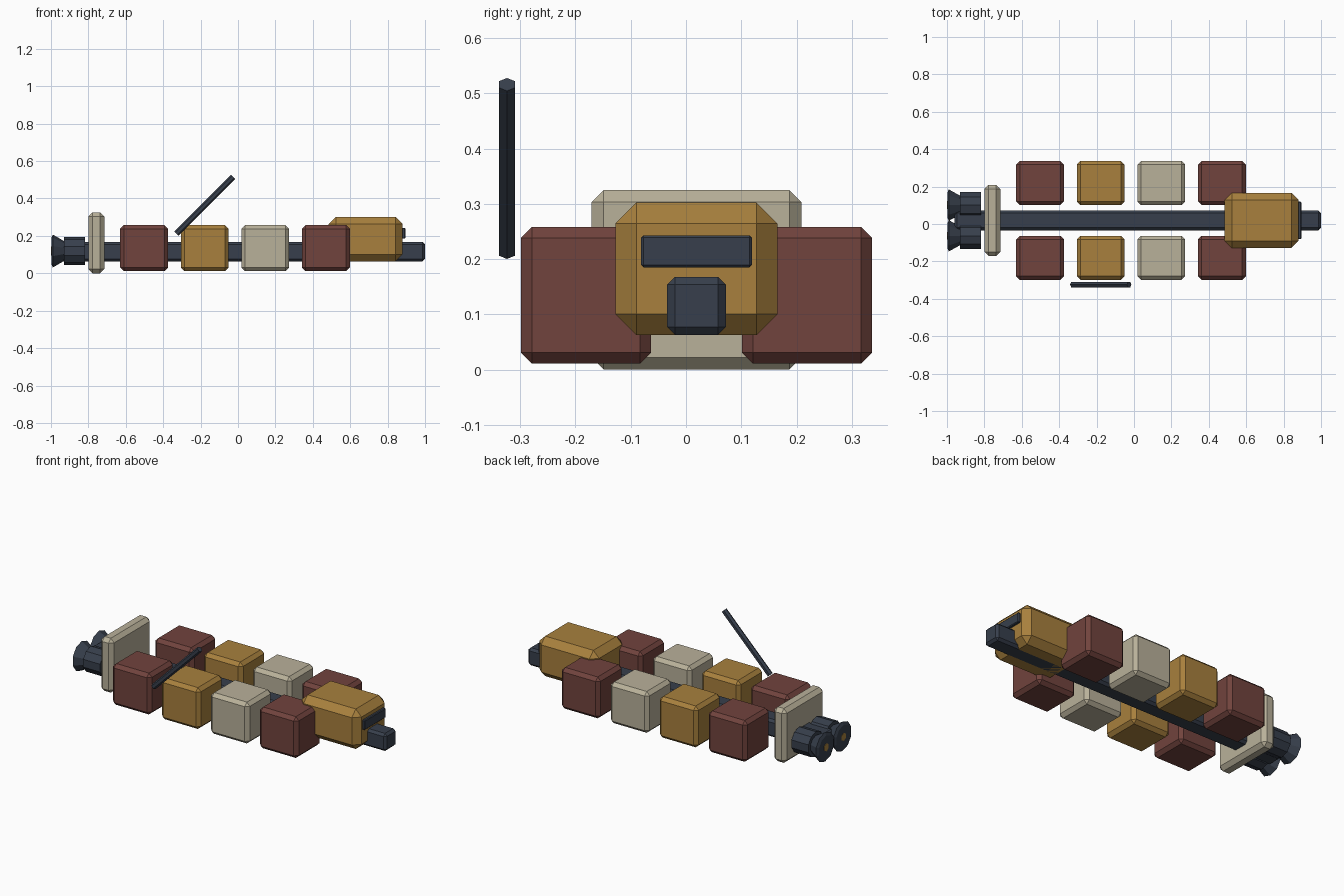
import bpy, bmesh, math
from mathutils import Matrix, Vector

if "Cube" in bpy.data.objects:
    bpy.data.objects.remove(bpy.data.objects["Cube"])


def material(name, r, g, b):
    def lin(c):
        c /= 255
        return c / 12.92 if c <= 0.04045 else ((c + 0.055) / 1.055) ** 2.4
    m = bpy.data.materials.new(name)
    m.diffuse_color = (lin(r), lin(g), lin(b), 1)
    m.use_nodes = True
    m.node_tree.nodes["Principled BSDF"].inputs["Base Color"].default_value = m.diffuse_color
    return m


RED = material("rust red", 113, 67, 61)
TAN = material("ochre", 168, 128, 61)
CREAM = material("pale cream", 185, 177, 154)
DARK = material("dark slate", 55, 63, 76)
MID = 0.019  # centre line of the hull in y


def finish(name, bm, mat):
    bmesh.ops.recalc_face_normals(bm, faces=bm.faces)
    me = bpy.data.meshes.new(name)
    bm.to_mesh(me)
    bm.free()
    me.materials.append(mat)
    ob = bpy.data.objects.new(name, me)
    bpy.context.collection.objects.link(ob)
    return ob


def box(name, x, y, z, bevel, mat):
    """Chamfered box from (min, max) ranges."""
    bm = bmesh.new()
    size = [r[1] - r[0] for r in (x, y, z)]
    mid = [(r[1] + r[0]) / 2 for r in (x, y, z)]
    bmesh.ops.create_cube(bm, size=1, matrix=Matrix.Translation(mid) @ Matrix.Diagonal((*size, 1)))
    bmesh.ops.bevel(bm, geom=bm.edges[:], offset=bevel, segments=1, affect='EDGES')
    return finish(name, bm, mat)


def tube(name, start, end, r1, r2, sides, mat):
    """Capped cylinder or cone between two points."""
    a, b = Vector(start), Vector(end)
    d = b - a
    rot = d.to_track_quat('Z', 'Y').to_matrix().to_4x4()
    bm = bmesh.new()
    bmesh.ops.create_cone(bm, cap_ends=True, segments=sides, radius1=r1, radius2=r2,
                          depth=d.length, matrix=Matrix.Translation((a + b) / 2) @ rot)
    return finish(name, bm, mat)


# Long central spine
box("spine", (-0.96, 1.0), (MID - 0.053, MID + 0.053), (0.063, 0.168), 0.014, DARK)

# Cargo containers in two rows
for i, mat in enumerate((RED, TAN, CREAM, RED)):
    x = -0.502 + i * 0.324
    for side, s in (("left", 1), ("right", -1)):
        y = MID + s * 0.2
        box(f"container_{side}_{i + 1}", (x - 0.128, x + 0.128), (y - 0.118, y + 0.118),
            (0.011, 0.258), 0.02, mat)

# Rear shield plate
box("rear_plate", (-0.8, -0.715), (MID - 0.19, MID + 0.19), (0.0, 0.325), 0.022, CREAM)

# Bridge with window band
box("bridge", (0.485, 0.88), (MID - 0.147, MID + 0.147), (0.063, 0.302), 0.038, TAN)
box("bridge_window", (0.872, 0.895), (MID - 0.1, MID + 0.1), (0.185, 0.243), 0.004, DARK)

# Twin engines with flared nozzles and glowing cores
for side, s in (("left", 1), ("right", -1)):
    y, z = MID + s * 0.082, 0.119
    tube(f"engine_{side}", (-0.93, y, z), (-0.818, y, z), 0.075, 0.075, 10, DARK)
    tube(f"nozzle_{side}", (-0.925, y, z), (-0.99, y, z), 0.05, 0.088, 10, DARK)
    tube(f"nozzle_rim_{side}", (-0.99, y, z), (-0.998, y, z), 0.088, 0.07, 10, DARK)
    tube(f"engine_core_{side}", (-0.99, y, z), (-1.0, y, z), 0.024, 0.024, 6, TAN)

# Slanted antenna: six sides, flats facing sideways
bm = bmesh.new()
bmesh.ops.create_cone(bm, cap_ends=True, segments=6, radius1=0.0166, radius2=0.0166, depth=0.43,
                      matrix=Matrix.Translation((-0.178, -0.324, 0.364))
                      @ Matrix.Rotation(math.radians(45), 4, 'Y'))
# Turn the vertices about the rod axis when they point sideways
reach = max(abs(v.co.y + 0.324) for v in bm.verts)
if reach > 0.0155:
    axis = Matrix.Rotation(math.radians(30), 3, Vector((1, 0, 1)).normalized())
    bmesh.ops.rotate(bm, verts=bm.verts, cent=(-0.178, -0.324, 0.364), matrix=axis)
finish("antenna", bm, DARK)
